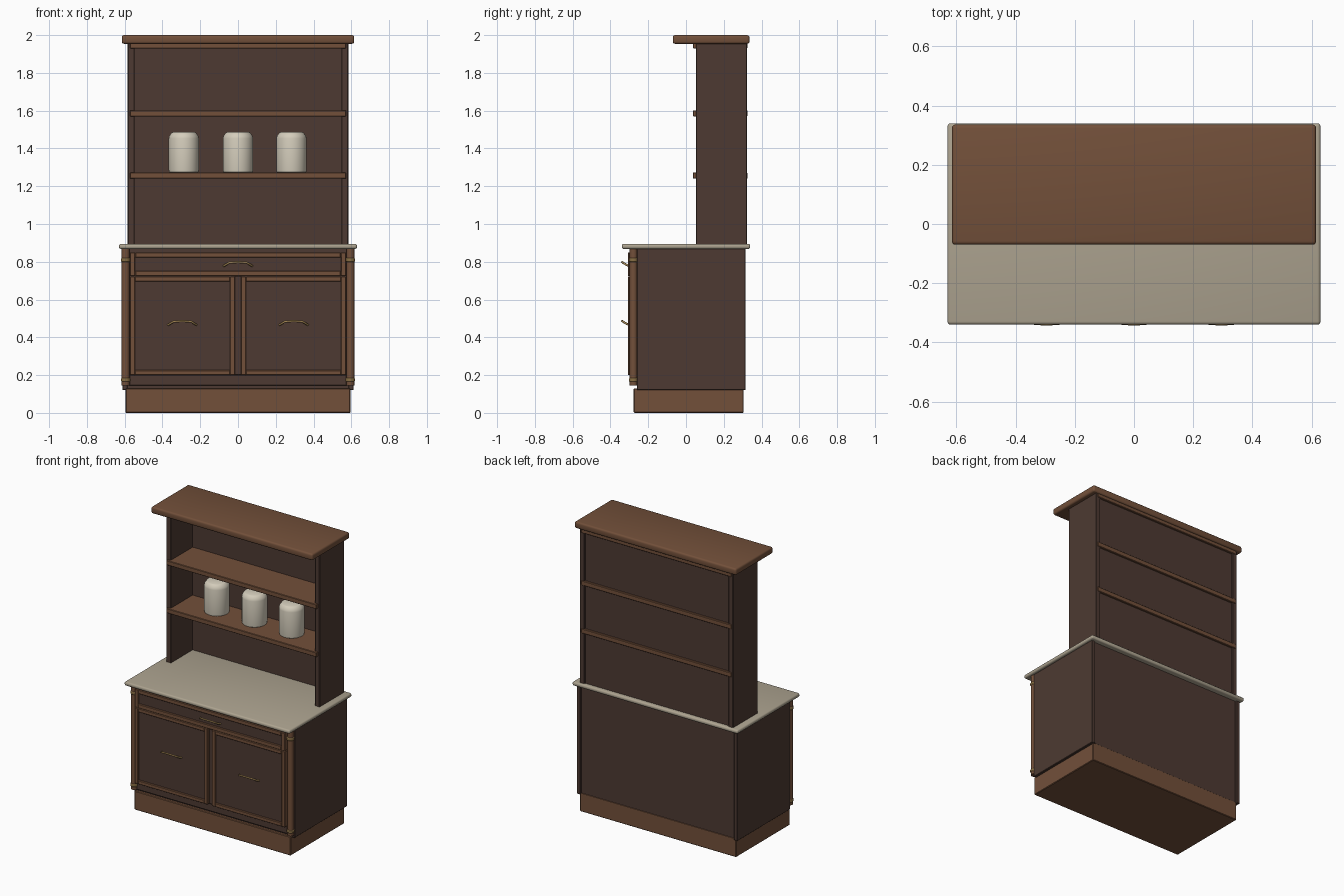
import bpy, bmesh, math

if "Cube" in bpy.data.objects:
    bpy.data.objects.remove(bpy.data.objects["Cube"])


def mat(name, r, g, b):
    m = bpy.data.materials.new(name)
    m.diffuse_color = (r, g, b, 1)
    m.use_nodes = True
    m.node_tree.nodes["Principled BSDF"].inputs["Base Color"].default_value = m.diffuse_color
    return m


DARK = mat("dark_wood", 0.075, 0.042, 0.032)
WOOD = mat("warm_wood", 0.17, 0.08, 0.042)
STONE = mat("stone", 0.42, 0.37, 0.28)
CERAMIC = mat("ceramic", 0.66, 0.61, 0.5)
BRASS = mat("brass", 0.42, 0.27, 0.1)


def finish(name, bm, m, smooth=True):
    me = bpy.data.meshes.new(name)
    bmesh.ops.recalc_face_normals(bm, faces=bm.faces)
    bm.to_mesh(me)
    bm.free()
    me.materials.append(m)
    ob = bpy.data.objects.new(name, me)
    bpy.context.collection.objects.link(ob)
    if smooth:
        bpy.ops.object.select_all(action='DESELECT')
        ob.select_set(True)
        bpy.context.view_layer.objects.active = ob
        bpy.ops.object.shade_smooth_by_angle(angle=math.radians(35))
    return ob


def box(name, x, y, z, m, bevel=0.003, seg=1):
    """Box from (min, max) ranges with softened edges."""
    bm = bmesh.new()
    bmesh.ops.create_cube(bm, size=1)
    for v in bm.verts:
        v.co = [r[0] if c < 0 else r[1] for c, r in zip(v.co, (x, y, z))]
    if bevel:
        bmesh.ops.bevel(bm, geom=bm.edges[:], offset=bevel, segments=seg,
                        profile=0.5, affect='EDGES')
    return finish(name, bm, m)


def lathe(name, loc, profile, m, sides=32):
    """Revolve (radius, height) points around a vertical axis."""
    bm = bmesh.new()
    rings = []
    for r, h in profile:
        rings.append([bm.verts.new((loc[0] + r * math.cos(2 * math.pi * i / sides),
                                    loc[1] + r * math.sin(2 * math.pi * i / sides),
                                    loc[2] + h)) for i in range(sides)])
    for a, b in zip(rings, rings[1:]):
        for i in range(sides):
            j = (i + 1) % sides
            bm.faces.new((a[i], a[j], b[j], b[i]))
    bm.faces.new(rings[0])
    bm.faces.new(rings[-1])
    return finish(name, bm, m)


def framed_front(name, x0, x1, z0, z1, w=0.026):
    """Door or drawer front: recessed dark panel in a light frame."""
    y = (-0.308, -0.256)
    box(name + "_panel", (x0 + 0.01, x1 - 0.01), (-0.297, -0.256),
        (z0 + 0.01, z1 - 0.01), DARK, 0)
    for n, xs in (("left", (x0, x0 + w)), ("right", (x1 - w, x1))):
        box(f"{name}_{n}_stile", xs, y, (z0, z1), WOOD)
    for n, zs in (("bottom", (z0, z0 + w)), ("top", (z1 - w, z1))):
        box(f"{name}_{n}_rail", (x0 + w, x1 - w), y, zs, WOOD)


def handle(name, x, z):
    """Bowed pull tilted up and away from the front."""
    cu = bpy.data.curves.new(name, 'CURVE')
    cu.dimensions = '3D'
    cu.bevel_depth = 0.0055
    cu.bevel_resolution = 3
    cu.use_fill_caps = True
    pts = [(-0.075, -0.297, -0.012), (-0.068, -0.312, -0.008), (-0.045, -0.335, 0.006),
           (0, -0.338, 0.008),
           (0.045, -0.335, 0.006), (0.068, -0.312, -0.008), (0.075, -0.297, -0.012)]
    sp = cu.splines.new('POLY')
    sp.points.add(len(pts) - 1)
    for p, (px, py, pz) in zip(sp.points, pts):
        p.co = (x + px, py, z + pz, 1)
    cu.materials.append(BRASS)
    ob = bpy.data.objects.new(name, cu)
    bpy.context.collection.objects.link(ob)


# Base cabinet
box("plinth", (-0.595, 0.595), (-0.277, 0.305), (0, 0.13), WOOD, 0.004)
box("base_body", (-0.59, 0.59), (-0.258, 0.303), (0.121, 0.87), DARK, 0)
for s, side in ((-1, "left"), (1, "right")):
    box(f"base_{side}_side", sorted((s * 0.585, s * 0.612)), (-0.26, 0.315),
        (0.12, 0.87), DARK)
box("base_bottom_rail", (-0.575, 0.575), (-0.28, -0.25), (0.145, 0.2), DARK)
box("base_centre_stile", (-0.018, 0.018), (-0.29, -0.25), (0.2, 0.725), DARK)
box("countertop", (-0.63, 0.63), (-0.34, 0.34), (0.868, 0.895), STONE, 0.011, 3)

# Drawer, doors and pulls
framed_front("drawer", -0.572, 0.572, 0.724, 0.85, 0.028)
framed_front("left_door", -0.572, -0.016, 0.2, 0.722)
framed_front("right_door", 0.016, 0.572, 0.2, 0.722)
handle("drawer_pull", 0, 0.79)
handle("left_door_pull", -0.295, 0.478)
handle("right_door_pull", 0.295, 0.478)

# Corner columns with brass collars
for s, side in ((-1, "left"), (1, "right")):
    lathe(f"{side}_column", (s * 0.595, -0.278, 0.145),
          [(0.021, 0), (0.021, 0.725)], WOOD, 24)
    for z, n in ((0.175, "lower"), (0.81, "upper")):
        lathe(f"{side}_{n}_collar", (s * 0.595, -0.278, z),
              [(0.021, -0.01), (0.025, -0.005), (0.025, 0.005), (0.021, 0.01)],
              BRASS, 24)

# Hutch
for s, side in ((-1, "left"), (1, "right")):
    box(f"hutch_{side}_side", sorted((s * 0.548, s * 0.584)), (0.053, 0.322),
        (0.89, 1.96), DARK)
box("hutch_back", (-0.555, 0.555), (0.29, 0.312), (0.89, 1.955), DARK, 0)
for n, z in (("lower_shelf", (1.24, 1.272)), ("upper_shelf", (1.57, 1.602)),
             ("top_shelf", (1.93, 1.957))):
    box(n, (-0.572, 0.572), (0.036, 0.326), z, WOOD)
box("cornice", (-0.615, 0.615), (-0.07, 0.336), (1.954, 2.0), WOOD, 0.012, 3)

# Jars on the lower shelf
for i, x in enumerate((-0.287, 0, 0.283)):
    lathe(f"jar_{i + 1}", (x, 0.18, 1.271),
          [(0.072, 0), (0.078, 0.004), (0.08, 0.014), (0.08, 0.182),
           (0.077, 0.195), (0.064, 0.213), (0.06, 0.215)], CERAMIC)
